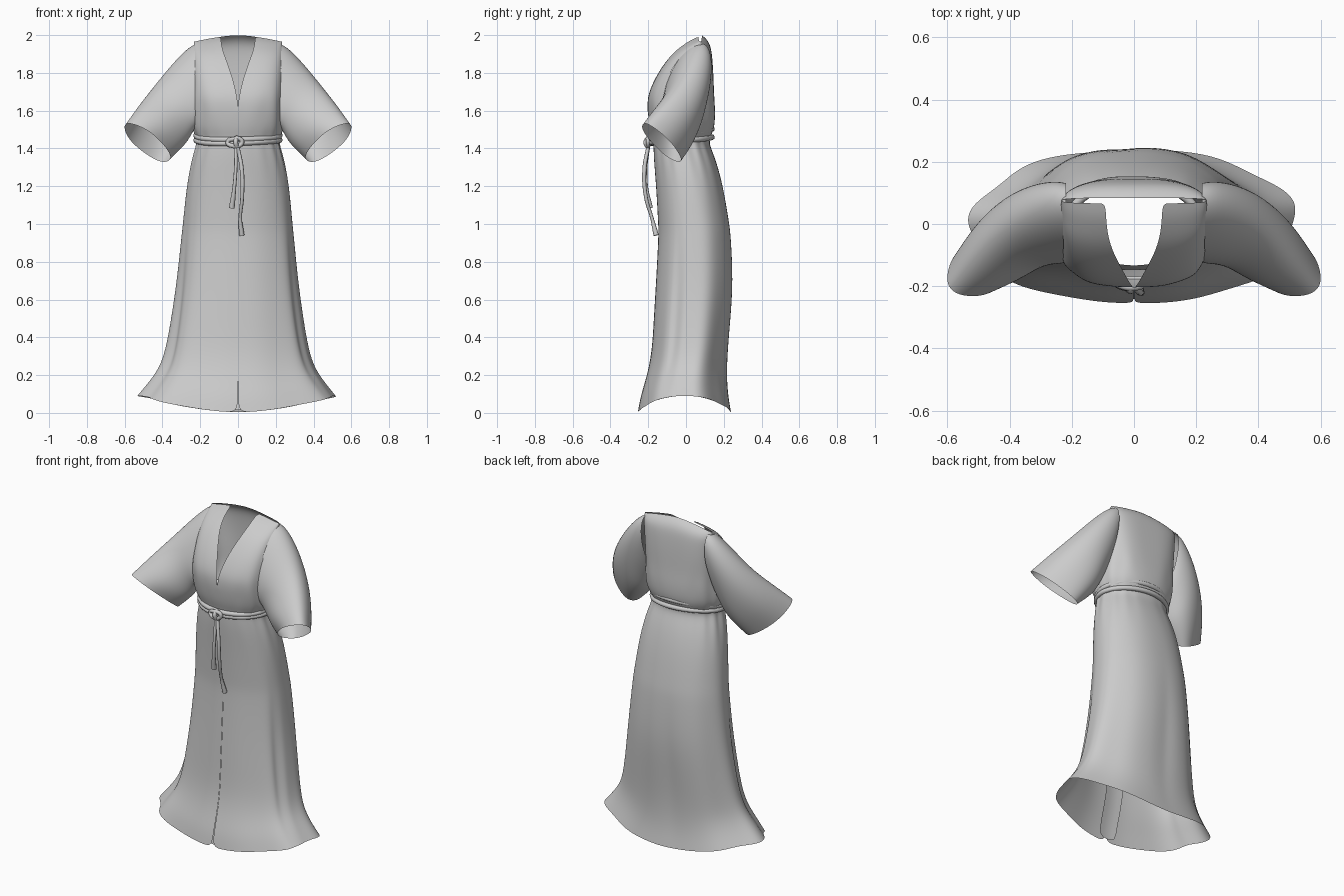
import bpy, bmesh, math
from mathutils import Vector


def finish(name, bm, levels=2):
    me = bpy.data.meshes.new(name)
    bm.to_mesh(me)
    bm.free()
    ob = bpy.data.objects.new(name, me)
    bpy.context.collection.objects.link(ob)
    for p in me.polygons:
        p.use_smooth = True
    s = ob.modifiers.new("smooth", 'SUBSURF')
    s.levels = s.render_levels = levels
    return ob


def loft(bm, rings, closed):
    rows = [[bm.verts.new(p) for p in r] for r in rings]
    for a, b in zip(rows, rows[1:]):
        n = len(a)
        for i in range(n if closed else n - 1):
            j = (i + 1) % n
            bm.faces.new((a[i], a[j], b[j], b[i]))


def cord(name, points, radius, cyclic=False, radii=None):
    cu = bpy.data.curves.new(name, 'CURVE')
    cu.dimensions = '3D'
    cu.bevel_depth = radius
    cu.bevel_resolution = 2
    cu.use_fill_caps = True
    sp = cu.splines.new('BEZIER')
    sp.bezier_points.add(len(points) - 1)
    sp.use_cyclic_u = cyclic
    sp.resolution_u = 5
    for i, (bp, p) in enumerate(zip(sp.bezier_points, points)):
        bp.co = p
        bp.handle_left_type = bp.handle_right_type = 'AUTO'
        bp.radius = radii[i] if radii else 1
    ob = bpy.data.objects.new(name, cu)
    bpy.context.collection.objects.link(ob)
    return ob


# Robe body: z, half width, front y, back y, roundness, front gap
PROFILE = [
    (0.003, 0.520, -0.255, 0.240, 2.15, 0.002),
    (0.09, 0.465, -0.240, 0.225, 2.1, 0.002),
    (0.19, 0.408, -0.208, 0.218, 2.1, 0.001),
    (0.32, 0.375, -0.180, 0.222, 2.2, 0.001),
    (0.50, 0.348, -0.170, 0.238, 2.2, 0.001),
    (0.70, 0.320, -0.158, 0.252, 2.2, 0.001),
    (0.94, 0.297, -0.145, 0.238, 2.2, 0.001),
    (1.00, 0.290, -0.147, 0.230, 2.2, 0.0),
    (1.20, 0.272, -0.158, 0.197, 2.2, 0.0),
    (1.34, 0.245, -0.170, 0.158, 2.2, 0.0),
    (1.41, 0.222, -0.172, 0.128, 2.2, 0.0),
    (1.45, 0.216, -0.172, 0.122, 2.2, 0.0),
    (1.50, 0.245, -0.190, 0.150, 2.3, 0.0),
    (1.58, 0.248, -0.202, 0.155, 2.5, 0.0),
    (1.64, 0.242, -0.205, 0.152, 2.8, 0.001),
    (1.70, 0.240, -0.197, 0.148, 3.0, 0.010),
    (1.80, 0.238, -0.150, 0.145, 3.3, 0.036),
    (1.90, 0.238, -0.080, 0.138, 3.3, 0.074),
    (1.95, 0.236, -0.020, 0.128, 3.2, 0.087),
    (1.982, 0.234, 0.025, 0.108, 3.0, 0.090),
    (2.00, 0.232, 0.066, 0.084, 3.0, 0.092),
]
SEG = 56
rings = []
for z, hw, yf, yb, n, gap in PROFILE:
    p0 = math.asin((gap / hw) ** (n / 2))
    cy, ry = (yf + yb) / 2, (yb - yf) / 2
    ring = []
    for i in range(SEG + 1):
        a = p0 + (2 * math.pi - 2 * p0) * i / SEG
        s, c = math.sin(a), math.cos(a)
        sx = math.copysign(abs(s) ** (2 / n), s)
        sy = math.copysign(abs(c) ** (2 / n), c)
        low = max(0, 1 - z / 1.35)
        # soft hanging folds below, gathers around the waist
        f = 1 + 0.035 * low * math.sin(7 * a + 0.8) * abs(s)
        f += 0.022 * math.exp(-((z - 1.40) / 0.09) ** 2) * math.sin(16 * a) * abs(s)
        f += 0.02 * math.exp(-((z - 1.58) / 0.10) ** 2) * math.sin(10 * a) * abs(s)
        # side tucks and centre back crease
        for at, depth in ((1.15, 0.07), (5.05, 0.05), (math.pi + 0.1, 0.05)):
            f -= depth * math.exp(-((a - at) / 0.13) ** 2) * math.exp(-((z - 0.45) / 0.4) ** 2)
        lift = 0.088 * max(0, 1 - z / 0.4) * abs(sx) ** 1.7
        drop = 0.035 * max(0, (z - 1.85) / 0.15) * (abs(sx) ** 1.5)
        ring.append((hw * sx * f, cy - ry * sy * f, z + lift - drop))
    rings.append(ring)
bm = bmesh.new()
loft(bm, rings, False)
# armholes
holes = [f for f in bm.faces
         if 1.63 < f.calc_center_median().z < 1.93 and abs(f.calc_center_median().x) > 0.229]
bmesh.ops.delete(bm, geom=holes, context='FACES')
# weld the closed part of the front
front = [v for v in bm.verts if 0.97 < v.co.z < 1.6 and abs(v.co.x) < 0.0004]
bmesh.ops.remove_doubles(bm, verts=front, dist=0.0006)
finish("robe_body", bm)

# Sleeves: centre, upward half axis, forward half axis
SLEEVE = [
    ((0.218, 0.005, 1.755), (0.000, 0.062, 0.203), (0, -0.112, -0.02)),
    ((0.242, 0.005, 1.725), (0.022, 0.062, 0.212), (0, -0.120, -0.02)),
    ((0.290, 0.000, 1.675), (0.055, 0.048, 0.180), (-0.01, -0.122, 0)),
    ((0.352, -0.022, 1.588), (0.090, 0.015, 0.147), (-0.02, -0.120, 0.01)),
    ((0.420, -0.075, 1.505), (0.112, -0.020, 0.117), (-0.025, -0.115, 0.03)),
    ((0.480, -0.130, 1.430), (0.122, -0.050, 0.087), (-0.015, -0.092, 0.055)),
]
for side, label in ((1, "left"), (-1, "right")):
    bm = bmesh.new()
    rows = []
    for k, (c, u, v) in enumerate(SLEEVE):
        row = []
        for i in range(20):
            a = 2 * math.pi * i / 20
            w = 1 + 0.02 * k / 5 * math.sin(5 * a)
            p = Vector(c) + (Vector(u) * math.cos(a) + Vector(v) * math.sin(a)) * w
            row.append((p.x * side, p.y, p.z))
        rows.append(row)
    loft(bm, rows, True)
    bmesh.ops.recalc_face_normals(bm, faces=bm.faces)
    finish(label + "_sleeve", bm)

# Inner front flap behind the skirt slit
bm = bmesh.new()
loft(bm, [[(x, yf + 0.010 + abs(x) * 0.15, z + 0.012) for x in (-0.06, 0.0, 0.06)]
          for z, hw, yf, yb, n, g in PROFILE[:8]], False)
finish("inner_front_flap", bm, 1)

# Belt: two strands, close together in front and spread behind
for k in range(2):
    pts = []
    for i in range(24):
        a = 2 * math.pi * i / 24
        c = math.cos(a)
        spread = 0.014 - 0.006 * c
        pts.append((0.222 * math.sin(a), -0.022 - 0.160 * c,
                    1.458 + (2 * k - 1) * spread - 0.022 * c
                    + 0.004 * math.sin(2 * a + k)))
    cord("belt_strand_%d" % (k + 1), pts, 0.0145, True)

# Knot
cord("knot_loop", [(-0.055, -0.192, 1.432), (-0.02, -0.203, 1.450), (0.02, -0.200, 1.442),
                   (0.012, -0.200, 1.418), (-0.03, -0.203, 1.414)], 0.012, True)
cord("knot_band", [(-0.005, -0.186, 1.458), (-0.012, -0.212, 1.438),
                   (-0.008, -0.204, 1.408)], 0.013)

# Hanging belt ends
cord("short_belt_tail", [(-0.012, -0.200, 1.41), (-0.012, -0.213, 1.30), (-0.020, -0.210, 1.19),
                         (-0.033, -0.190, 1.085)], 0.010, radii=[1, 0.9, 1.0, 1.5])
cord("long_belt_tail", [(-0.002, -0.200, 1.41), (0.020, -0.220, 1.29), (0.022, -0.212, 1.14),
                        (0.012, -0.180, 1.03), (0.020, -0.158, 0.94)], 0.010,
     radii=[1, 1.1, 1.0, 0.9, 1.4])
